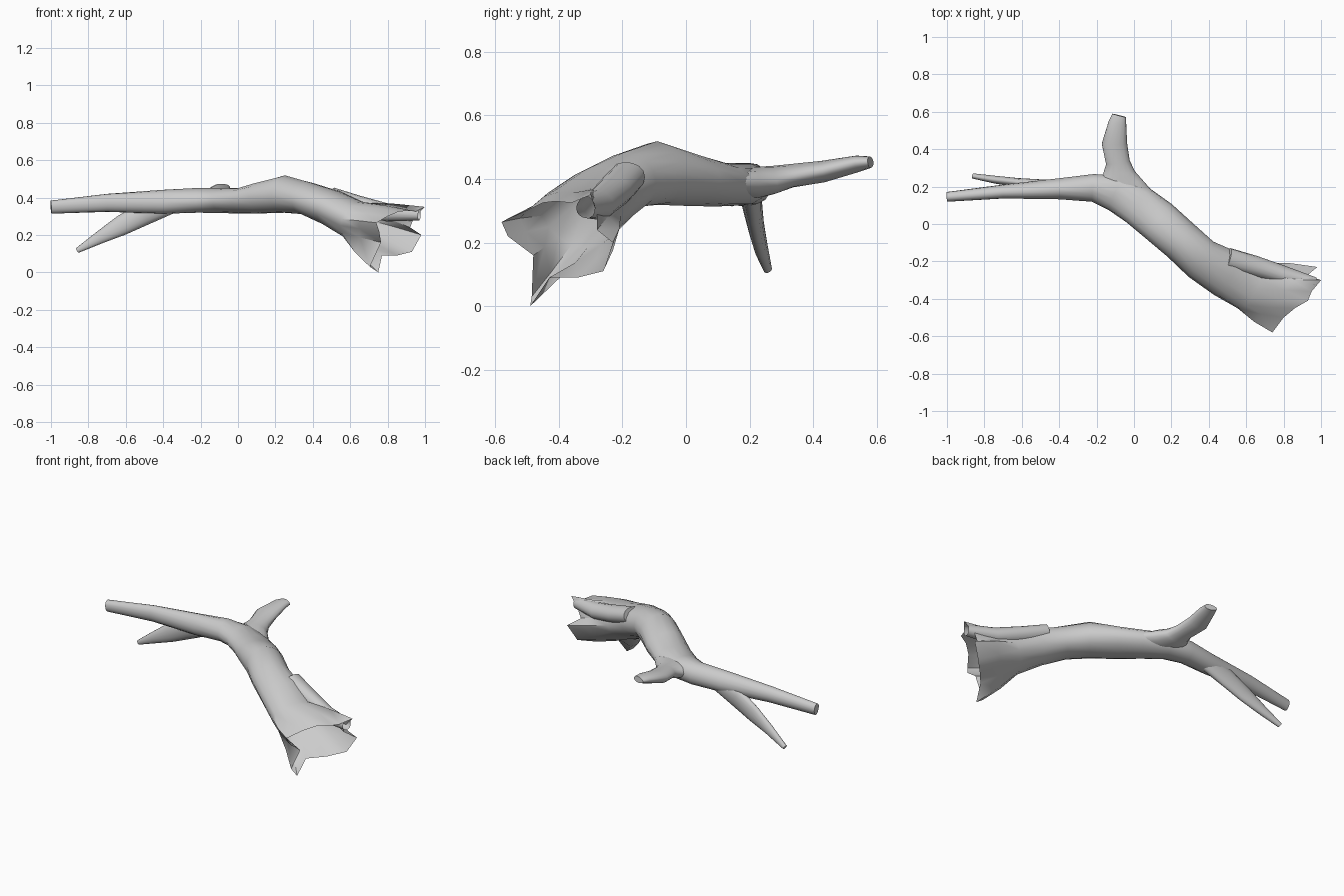
import bpy, bmesh, math
from mathutils import Vector

cube = bpy.data.objects.get("Cube")
if cube:
    bpy.data.objects.remove(cube, do_unlink=True)

bark = bpy.data.materials.new("grey_bark")
bark.use_nodes = True
GREY = (0.6, 0.6, 0.6, 1)
bark.diffuse_color = GREY
bark.node_tree.nodes["Principled BSDF"].inputs["Base Color"].default_value = GREY

SIDES = 16


def limb(name, stations, rim=None, cap_end=True, knots=0.04):
    """Loft oval rings; a station is x, y, z, half width, half height."""
    centres = [Vector(s[:3]) for s in stations]
    rings = []
    for i, s in enumerate(stations):
        d = (centres[min(i + 1, len(centres) - 1)] - centres[max(i - 1, 0)]).normalized()
        side = Vector((-d.y, d.x, 0)).normalized()
        up = d.cross(side)
        ring = []
        for k in range(SIDES):
            a = math.tau * k / SIDES
            bump = 1 + knots * math.sin(3 * a + i * 1.3)
            ring.append(centres[i] + bump * (side * s[3] * math.cos(a) + up * s[4] * math.sin(a)))
        rings.append(ring)
    if rim:
        # A slightly swollen ring halfway gives the flare its curve
        edge = [Vector(p) for p in rim]
        half = [a.lerp(b, 0.5) for a, b in zip(rings[-1], edge)]
        mid = sum(half, Vector()) / SIDES
        rings += [[mid + (p - mid) * 1.05 for p in half], edge]
    bm = bmesh.new()
    loops = [[bm.verts.new(p) for p in ring] for ring in rings]
    for a, b in zip(loops, loops[1:]):
        for k in range(SIDES):
            n = (k + 1) % SIDES
            bm.faces.new((a[k], a[n], b[n], b[k]))
    bm.faces.new(loops[0][::-1])
    if cap_end:
        bm.faces.new(loops[-1])
    bmesh.ops.recalc_face_normals(bm, faces=bm.faces)
    mesh = bpy.data.meshes.new(name)
    bm.to_mesh(mesh)
    bm.free()
    mesh.materials.append(bark)
    obj = bpy.data.objects.new(name, mesh)
    bpy.context.collection.objects.link(obj)
    bpy.ops.object.select_all(action='DESELECT')
    obj.select_set(True)
    bpy.context.view_layer.objects.active = obj
    bpy.ops.object.shade_smooth_by_angle(angle=math.radians(50))


# Torn, hollow root end, counted round from the back edge over the top
torn_rim = [
    (.98, -.23, .20), (.92, -.28, .24), (.94, -.28, .29), (1.0, -.30, .35),
    (.95, -.36, .325), (.93, -.41, .33), (.86, -.45, .325), (.80, -.50, .30),
    (.74, -.58, .265), (.755, -.56, .22), (.765, -.48, .16), (.705, -.485, .03),
    (.75, -.49, .0), (.77, -.43, .09), (.85, -.34, .09), (.93, -.26, .11),
]

# Trunk with the long branch as its continuation
limb("trunk", [
    (-1.0, .145, .35, .026, .035),
    (-.70, .172, .372, .037, .048),
    (-.40, .187, .375, .056, .064),
    (-.22, .195, .383, .074, .066),
    (-.10, .17, .385, .098, .066),
    (.02, .10, .385, .11, .069),
    (.125, .015, .398, .115, .083),
    (.25, -.09, .415, .112, .10),
    (.36, -.185, .395, .115, .088),
    (.49, -.26, .348, .13, .097),
    (.62, -.33, .285, .14, .105),
], rim=torn_rim, cap_end=False)

# Side branch rising at the back, flared where it joins
limb("back_branch", [
    (-.07, .16, .387, .17, .045),
    (-.075, .22, .389, .13, .05),
    (-.08, .275, .396, .085, .044),
    (-.088, .33, .409, .064, .037),
    (-.107, .43, .424, .068, .034),
    (-.088, .54, .449, .048, .026),
    (-.078, .58, .453, .038, .018),
])

# Thin branch hanging down
limb("lower_branch", [
    (-.36, .20, .365, .035, .05),
    (-.50, .21, .315, .030, .062),
    (-.62, .222, .25, .024, .054),
    (-.74, .236, .185, .021, .034),
    (-.86, .256, .117, .014, .014),
])

# Raised upper root lobe with a broken step at its inner end
limb("root_ridge", [
    (.50, -.185, .405, .058, .052),
    (.64, -.225, .36, .055, .052),
    (.80, -.275, .318, .05, .048),
    (.97, -.315, .31, .03, .034),
], cap_end=False)
